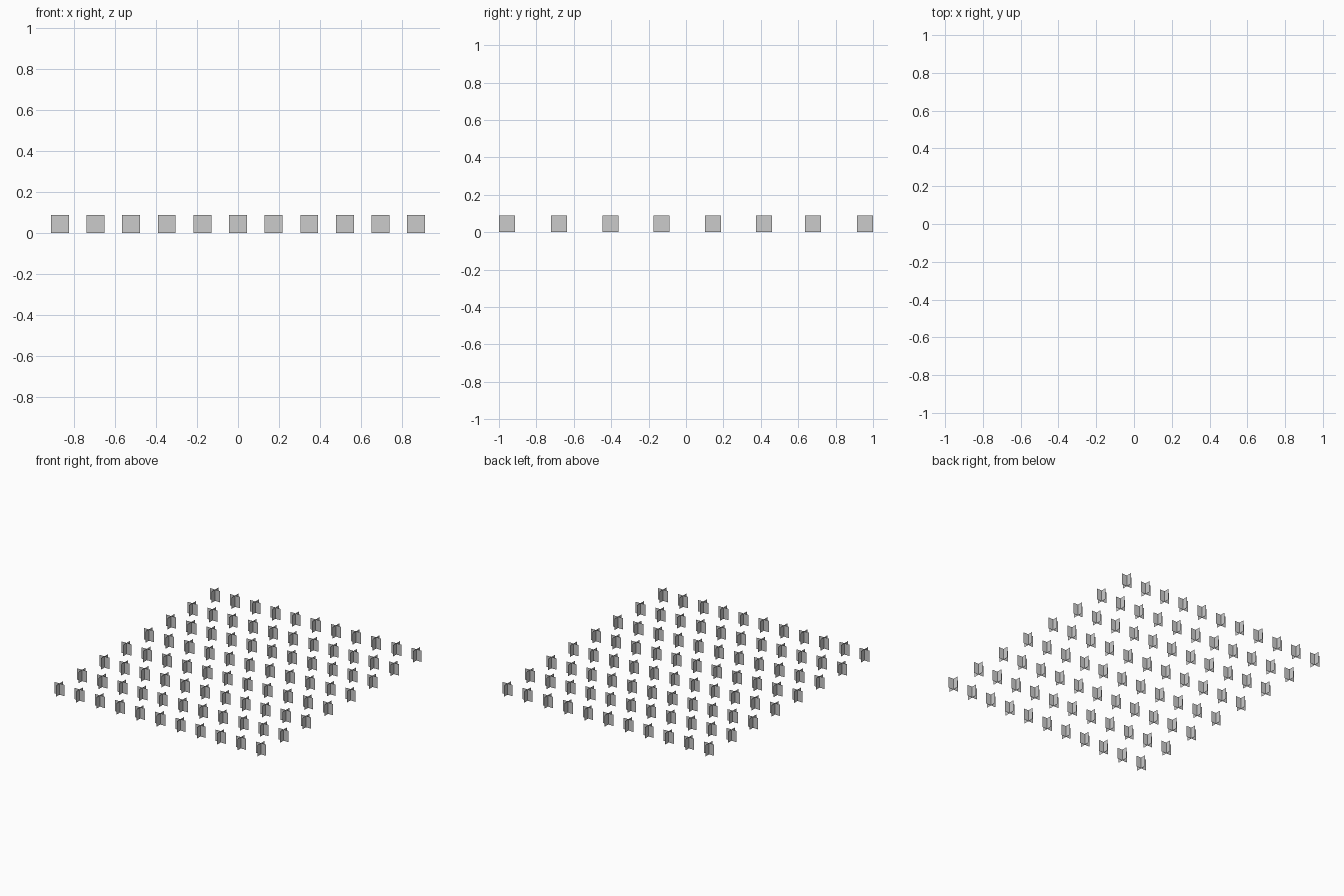
import bpy

if "Cube" in bpy.data.objects:
    bpy.data.objects.remove(bpy.data.objects["Cube"])

W, H = 0.087, 0.088          # card width and height
COLS = [(i - 5) * 0.1737 for i in range(11)]
ROWS = [-0.957, -0.679, -0.404, -0.131, 0.144, 0.417, 0.679, 0.957]


def card(dx, dy):
    """Upright quad through the origin along direction (dx, dy)."""
    a, b = dx * W / 2, dy * W / 2
    return [(-a, -b, 0), (a, b, 0), (a, b, H), (-a, -b, H)]


# One plant: two upright cards crossing at right angles
mesh = bpy.data.meshes.new("crossed_cards")
mesh.from_pydata(card(1, 0) + card(0, 1), [], [(0, 1, 2, 3), (4, 5, 6, 7)])
mesh.update()

# Planted field: rows and columns share the same plant mesh
for r, y in enumerate(ROWS):
    for c, x in enumerate(COLS):
        plant = bpy.data.objects.new(f"crop_plant_{r + 1}_{c + 1}", mesh)
        plant.location = (x, y, 0)
        bpy.context.collection.objects.link(plant)
